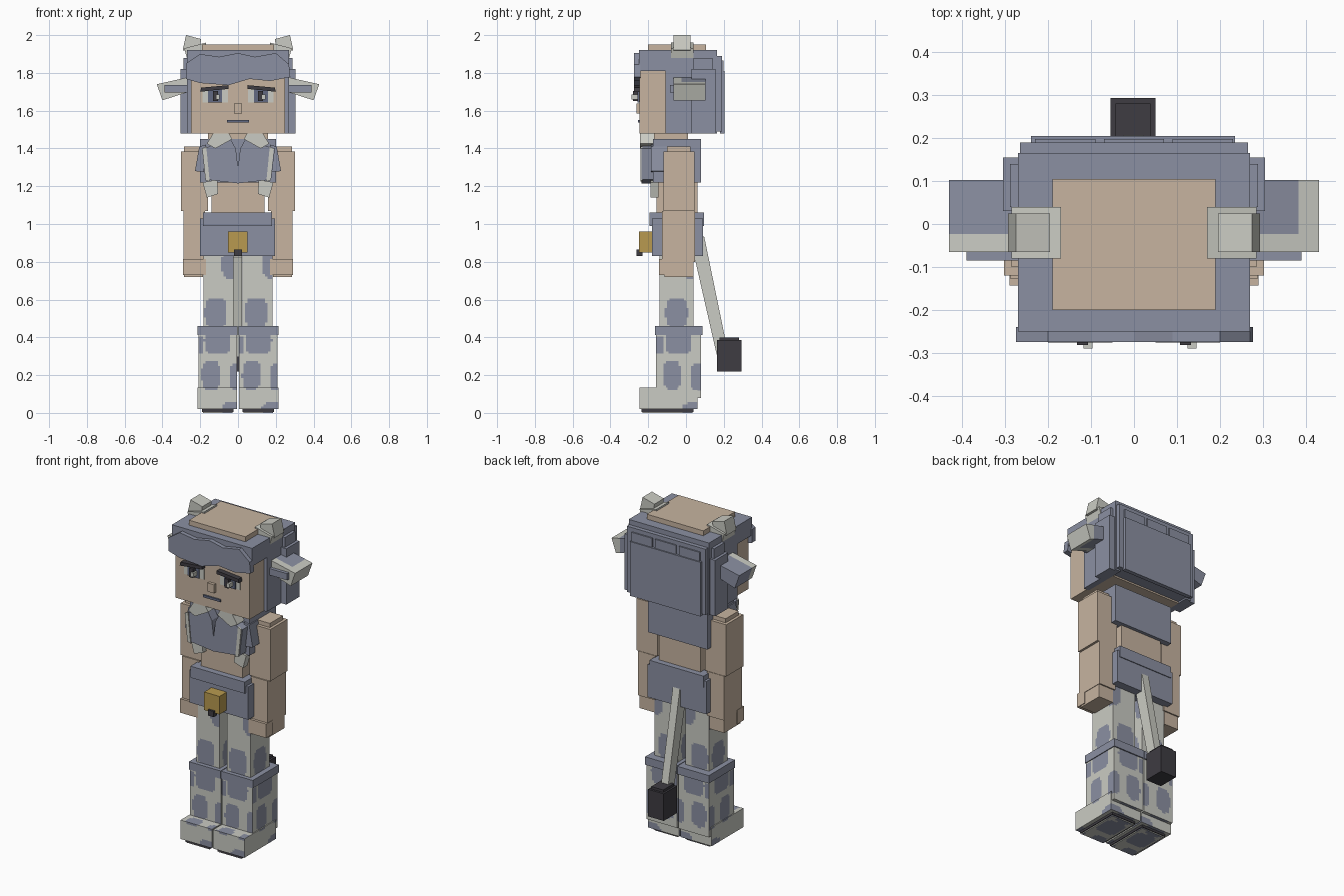
import bpy, bmesh, math
from mathutils import Vector

if "Cube" in bpy.data.objects:
    bpy.data.objects.remove(bpy.data.objects["Cube"])


def material(name, r, g, b):
    m = bpy.data.materials.new(name)
    lin = [((c / 255 + 0.055) / 1.055) ** 2.4 for c in (r, g, b)]
    m.diffuse_color = (*lin, 1)
    m.use_nodes = True
    m.node_tree.nodes["Principled BSDF"].inputs["Base Color"].default_value = m.diffuse_color
    return m


BLUE = material("slate blue", 139, 144, 162)
SKIN = material("tan skin", 199, 180, 160)
LIGHT = material("pale grey", 202, 203, 195)
DARK = material("charcoal", 62, 60, 66)
GOLD = material("gold", 184, 154, 80)
IRIS = material("iris blue grey", 98, 106, 130)


def prism(name, pts, axis, a, b, mat, rule=None, step=0.013, mat2=BLUE):
    """Extrude a 2D outline along an axis; rule paints cut faces with mat2."""
    def place(p, d):
        return {'x': (d, p[0], p[1]), 'y': (p[0], d, p[1]), 'z': (p[0], p[1], d)}[axis]
    bm = bmesh.new()
    lo = [bm.verts.new(place(p, a)) for p in pts]
    hi = [bm.verts.new(place(p, b)) for p in pts]
    bm.faces.new(lo)
    bm.faces.new(hi)
    for i in range(len(pts)):
        j = (i + 1) % len(pts)
        bm.faces.new((lo[i], lo[j], hi[j], hi[i]))
    bmesh.ops.recalc_face_normals(bm, faces=bm.faces)
    if rule:
        for k in range(3):
            c = [v.co[k] for v in bm.verts]
            n = max(1, round((max(c) - min(c)) / step))
            start, size = min(c), (max(c) - min(c)) / n
            for i in range(1, n):
                co, no = Vector(), Vector()
                co[k], no[k] = start + i * size, 1
                bmesh.ops.bisect_plane(bm, geom=bm.verts[:] + bm.edges[:] + bm.faces[:],
                                       plane_co=co, plane_no=no)
        bm.normal_update()
        for f in bm.faces:
            f.material_index = int(rule(f.calc_center_median(), f.normal))
    me = bpy.data.meshes.new(name)
    bm.to_mesh(me)
    bm.free()
    me.materials.append(mat)
    me.materials.append(mat2)
    ob = bpy.data.objects.new(name, me)
    bpy.context.collection.objects.link(ob)
    return ob


def box(name, x0, x1, y0, y1, z0, z1, mat, **kw):
    return prism(name, [(x0, z0), (x1, z0), (x1, z1), (x0, z1)], 'y', y0, y1, mat, **kw)


def pair(name, pts, y0, y1, mat, **kw):
    """Left and right copies of an outline in x and z."""
    for side, s in (("left", -1), ("right", 1)):
        prism(f"{name}_{side}", [(s * x, z) for x, z in pts], 'y', y0, y1, mat, **kw)


def box_pair(name, x0, x1, y0, y1, z0, z1, mat, **kw):
    pair(name, [(x0, z0), (x1, z0), (x1, z1), (x0, z1)], y0, y1, mat, **kw)


# Camouflage blobs: offset across the leg, height, half width, half height
BLOBS = [(-.01, .53, .06, .08), (0, .38, .07, .07), (-.035, .2, .05, .075),
         (.1, .19, .04, .07), (.08, .79, .06, .08), (-.1, .36, .025, .05),
         (.08, .02, .06, .035)]


def camo(c, n):
    if abs(n.y) > .7:
        u, v = c.x - math.copysign(.108, c.x), c.z
    elif abs(n.x) > .7:
        u, v = c.y + .04, c.z
    else:
        u, v = c.x - math.copysign(.108, c.x), c.y + .45
    return any(((u - a) / w) ** 4 + ((v - b) / h) ** 2 < 1 for a, b, w, h in BLOBS)


# Legs, boots and soles
box_pair("thigh", .025, .183, -.14, .04, .44, .85, LIGHT, rule=camo)
box_pair("shin", .004, .21, -.16, .08, .08, .43, LIGHT, rule=camo)
box_pair("boot_cuff", .002, .215, -.165, .087, .412, .46, BLUE)
box_pair("foot", .004, .215, -.245, .06, .02, .135, LIGHT, rule=camo)
box_pair("sole", .025, .19, -.235, .04, .006, .02, DARK)
box_pair("sole_tread", .03, .185, -.23, .035, 0, .006, LIGHT, rule=camo)

# Hips, belt and buckle
box("hips", -.2, .195, -.18, .09, .83, 1.03, BLUE)
box("belt", -.185, .18, -.193, .095, .99, 1.06, BLUE)
box("buckle", -.053, .05, -.25, -.175, .85, .96, GOLD)
box("buckle_catch", -.02, .02, -.262, -.23, .83, .865, DARK)

# Tail with a dark tuft
prism("tail", [(.045, .825), (.095, .94), (.21, .38), (.168, .285)], 'x', -.025, .022, LIGHT)
box("tail_tuft", -.055, .05, .165, .293, .22, .385, DARK)
box("tail_tuft_cap", -.043, .038, .177, .28, .385, .4, DARK)

# Torso, neck and arms
box("torso", -.14, .14, -.155, .06, 1.03, 1.45, SKIN)
box("neck", -.16, .16, -.17, .01, 1.44, 1.48, SKIN)
box_pair("upper_arm", .16, .302, -.12, .045, 1.07, 1.385, SKIN)
box_pair("shoulder_cap", .165, .285, -.1, .025, 1.385, 1.41, SKIN)
box_pair("forearm", .175, .288, -.127, .048, .8, 1.07, SKIN)
box_pair("hand", .185, .285, -.115, .04, .72, .81, SKIN)
box_pair("thumb", .17, .29, -.143, -.08, .73, .815, SKIN)

# Cropped top with open collar and hanging ties
box("top", -.2, .2, -.175, .08, 1.22, 1.45, BLUE)
prism("top_front", [(-.185, 1.4), (-.12, 1.42), (-.04, 1.45), (-.012, 1.4), (0, 1.3),
                    (.012, 1.4), (.04, 1.45), (.12, 1.42), (.195, 1.4), (.175, 1.235),
                    (0, 1.215), (-.17, 1.235)], 'y', -.235, -.17, BLUE)
pair("top_side", [(.17, 1.42), (.205, 1.41), (.228, 1.28), (.18, 1.275)], -.185, -.1, BLUE)
pair("collar", [(.165, 1.425), (.13, 1.482), (.05, 1.482), (.03, 1.45), (.12, 1.4)],
     -.243, -.16, LIGHT)
pair("tie", [(.19, 1.4), (.168, 1.41), (.15, 1.225), (.172, 1.23)], -.241, -.23, LIGHT)
pair("tie_end", [(.187, 1.22), (.11, 1.235), (.105, 1.16), (.165, 1.14)], -.188, -.145, LIGHT)

# Head and face
box("head", -.25, .25, -.245, .1, 1.48, 1.85, SKIN)
box("crown", -.19, .19, -.2, .105, 1.9, 1.95, SKIN)
box("nose", -.022, .022, -.263, -.24, 1.585, 1.637, SKIN)
box("mouth", -.058, .058, -.254, -.24, 1.537, 1.551, IRIS)
box_pair("eye_white", .053, .188, -.25, -.24, 1.643, 1.712, LIGHT)
box_pair("iris", .085, .16, -.256, -.245, 1.643, 1.712, IRIS)
box_pair("pupil", .107, .132, -.281, -.25, 1.65, 1.705, DARK)
for i, x in enumerate((-.117, .125)):
    box(f"eye_glint_{i}", x, x + .02, -.289, -.25, 1.66, 1.685, LIGHT)
pair("eyebrow", [(.2, 1.7), (.195, 1.722), (.05, 1.735), (.05, 1.715), (.13, 1.708)],
     -.276, -.24, DARK)

# Hair: cap, side panels, back panels and jagged fringe
box("hair_cap", -.27, .27, -.25, .165, 1.81, 1.92, BLUE)
box_pair("hair_side", .235, .27, -.108, .165, 1.48, 1.85, BLUE)
box_pair("hair_side_outer", .265, .305, .03, .155, 1.48, 1.82, BLUE)
box_pair("hair_side_tuft", .265, .288, .04, .14, 1.8, 1.88, BLUE)
box("hair_back", -.265, .265, .1, .19, 1.49, 1.89, BLUE)
box("hair_back_panel", -.24, .235, .18, .205, 1.48, 1.81, BLUE)
for i in range(3):
    x = (i - 1) * .16
    box(f"hair_back_tuft_{i}", x - .07, x + .07, .18, .198, 1.8, 1.865, BLUE)
prism("fringe", [(-.275, 1.85), (-.2, 1.9), (-.1, 1.885), (0, 1.905), (.09, 1.885),
                 (.2, 1.905), (.27, 1.845), (.277, 1.778), (.17, 1.757), (.06, 1.768),
                 (-.05, 1.735), (-.2, 1.746), (-.275, 1.768)], 'y', -.275, -.24, BLUE)

# Ears, drooping outward, with two tones
pair("ear", [(.43, 1.74), (.4, 1.655), (.26, 1.7), (.26, 1.778)], -.065, .102, LIGHT,
     rule=lambda c, n: c.y > -.02 and c.x < .38, step=.014)
box_pair("inner_ear", .26, .39, -.085, -.06, 1.695, 1.735, BLUE)

# Stubby horns in two tilted blocks
pair("horn_base", [(.17, 1.96), (.285, 1.93), (.265, 1.86), (.165, 1.88)], -.08, .04, LIGHT)
pair("horn_tip", [(.195, 1.979), (.275, 2.0), (.293, 1.92), (.207, 1.9)], -.065, .025, LIGHT)
